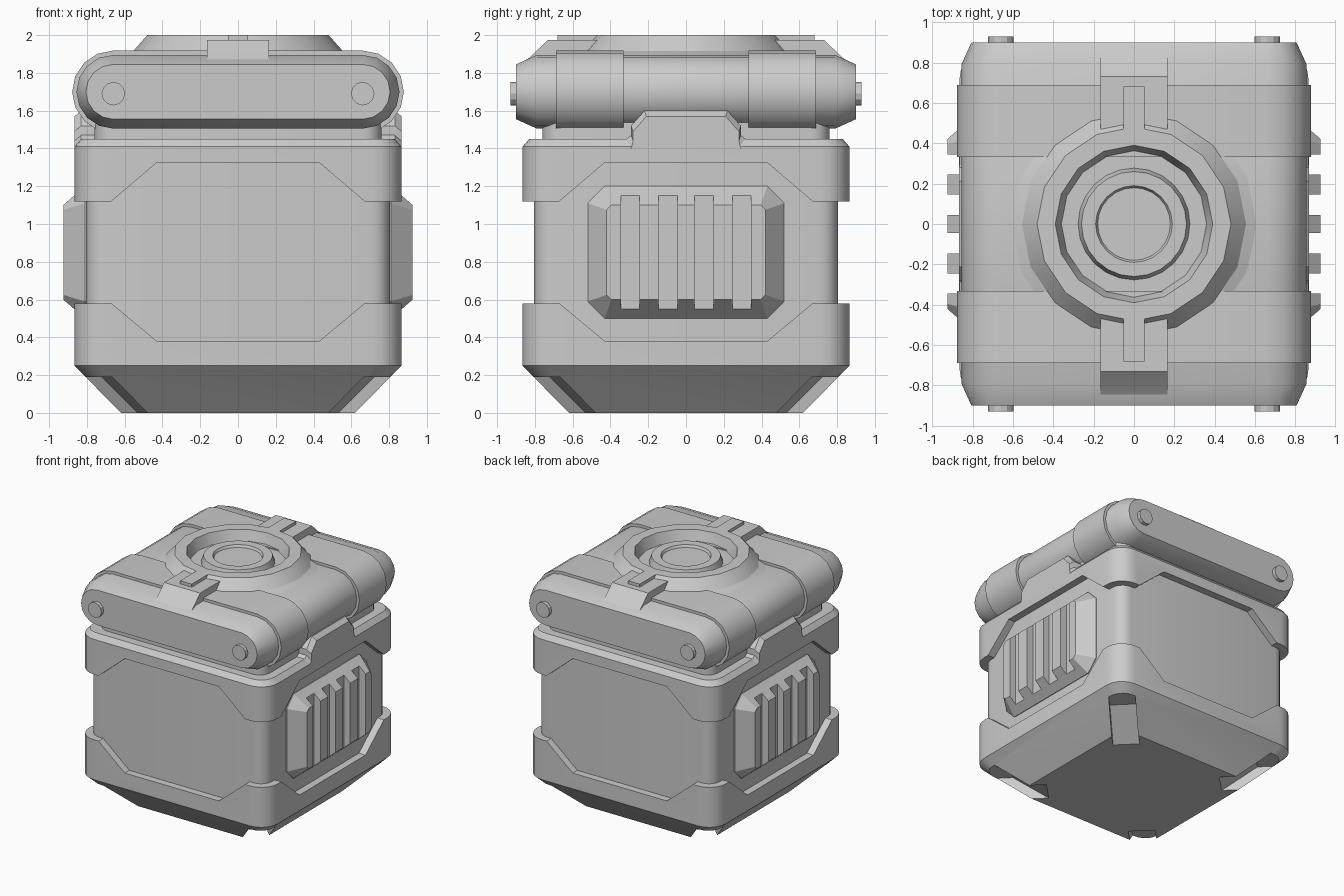
import bpy, bmesh
from math import sin, cos, pi, radians
from mathutils import Vector, Matrix

cube = bpy.data.objects.get("Cube")
if cube:
    bpy.data.objects.remove(cube, do_unlink=True)

grey = bpy.data.materials.new("plain grey")
grey.use_nodes = True
COLOUR = (0.6, 0.6, 0.6, 1)
grey.diffuse_color = COLOUR
grey.node_tree.nodes["Principled BSDF"].inputs["Base Color"].default_value = COLOUR


def finish(ob, angle=25):
    bpy.ops.object.select_all(action="DESELECT")
    ob.select_set(True)
    bpy.context.view_layer.objects.active = ob
    bpy.ops.object.shade_smooth_by_angle(angle=radians(angle))


def loft(name, rings, matrix=None):
    """Skin a stack of equal closed rings and cap both ends."""
    bm = bmesh.new()
    loops = [[bm.verts.new(p) for p in ring] for ring in rings]
    n = len(loops[0])
    for a, b in zip(loops, loops[1:]):
        for i in range(n):
            j = (i + 1) % n
            bm.faces.new((a[i], a[j], b[j], b[i]))
    bm.faces.new(loops[0][::-1])
    bm.faces.new(loops[-1])
    if matrix:
        bm.transform(matrix)
    bmesh.ops.recalc_face_normals(bm, faces=bm.faces)
    mesh = bpy.data.meshes.new(name)
    bm.to_mesh(mesh)
    bm.free()
    mesh.materials.append(grey)
    ob = bpy.data.objects.new(name, mesh)
    bpy.context.collection.objects.link(ob)
    finish(ob)
    return ob


def cut(ob, cutters):
    for c in cutters:
        c.hide_render = True
        mod = ob.modifiers.new("cut", "BOOLEAN")
        mod.operation, mod.object, mod.solver = "DIFFERENCE", c, "EXACT"
        bpy.context.view_layer.objects.active = ob
        bpy.ops.object.modifier_apply(modifier=mod.name)
    finish(ob)


def discard(cutters):
    for c in cutters:
        bpy.data.objects.remove(c, do_unlink=True)


def rounded(half, r, z, steps=5):
    """Square outline with rounded corners at height z."""
    pts = []
    for k, (sx, sy) in enumerate([(1, 1), (-1, 1), (-1, -1), (1, -1)]):
        for i in range(steps + 1):
            a = (k + i / steps) * pi / 2
            pts.append((sx * (half - r) + r * cos(a), sy * (half - r) + r * sin(a), z))
    return pts


def stadium(r, y, steps=8):
    """Two half circles joined by straight runs, standing at depth y."""
    pts = []
    for side in (1, -1):
        for i in range(steps + 1):
            a = -pi / 2 + pi * i / steps
            pts.append((side * (0.66 + r * cos(a)), y, 1.70 + side * r * sin(a)))
    return pts


def along_x(pts, x0, x1):
    return [[(x, y, z) for y, z in pts] for x in (x0, x1)]


def circle(r, z, n):
    return [(r * cos(2 * pi * i / n), r * sin(2 * pi * i / n), z) for i in range(n)]


def turned(name, profile, n, matrix=None):
    return loft(name, [circle(r, z, n) for r, z in profile], matrix)


def box(name, x0, x1, y0, y1, z0, z1):
    return loft(name, along_x([(y0, z0), (y1, z0), (y1, z1), (y0, z1)], x0, x1))


HALF_TURN = Matrix.Rotation(pi, 4, "Z")
QUARTER = Matrix.Rotation(pi / 2, 4, "Z")

# Inner body
loft("body_core", [rounded(0.805, 0.10, 0.24), rounded(0.805, 0.10, 1.44)])

# Upper and lower bands, opened around the panel on each side
panel = [(-0.67, 0.58), (-0.43, 0.38), (0.43, 0.38), (0.67, 0.58),
         (0.67, 1.12), (0.43, 1.325), (-0.43, 1.325), (-0.67, 1.12)]
panel_cutters = [loft("panel_cutter", along_x(panel, -2, 2), m) for m in (None, QUARTER)]
lower = loft("lower_band", [rounded(0.865, 0.15, z) for z in (0.25, 0.58)])
upper = loft("upper_band", [rounded(0.865, 0.15, 1.12), rounded(0.865, 0.15, 1.41),
                            rounded(0.83, 0.12, 1.45)])
for band in (lower, upper):
    cut(band, panel_cutters)
discard(panel_cutters)

# Sloping underside with a channel at each corner
base = loft("base", [rounded(0.62, 0.03, 0), rounded(0.865, 0.15, 0.25)])
channel = [(0.51, -0.1), (0.65, 0), (0.92, 0.19), (1.5, 0.19), (1.5, -0.1)]
channel_cutters = [
    loft("channel_cutter", [[(u, v, z) for u, z in channel] for v in (-0.1, 0.1)],
         Matrix.Rotation(pi / 4 + k * pi / 2, 4, "Z")) for k in range(4)]
cut(base, channel_cutters)
discard(channel_cutters)

# Neck between body and lid
loft("neck", [rounded(0.76, 0.10, 1.44), rounded(0.76, 0.10, 1.55)])

# Side tabs and grooved side vents
tab_outer = [(-0.33, 1.44), (-0.29, 1.47), (-0.29, 1.52), (-0.22, 1.60),
             (0.22, 1.60), (0.29, 1.52), (0.29, 1.47), (0.33, 1.44)]
tab_face = [(-0.29, 1.40), (-0.28, 1.44), (-0.28, 1.49), (-0.21, 1.57),
            (0.21, 1.57), (0.28, 1.49), (0.28, 1.44), (0.29, 1.40)]


def clipped(x, hy, hz, c):
    corners = [(hy - c, -hz), (hy, c - hz), (hy, hz - c), (hy - c, hz),
               (c - hy, hz), (-hy, hz - c), (-hy, c - hz), (c - hy, -hz)]
    return [(x, y, 0.85 + z) for y, z in corners]


for side, turn in (("left", None), ("right", HALF_TURN)):
    loft(side + "_tab", [along_x(tab_outer, 0.7, 0.83)[0], along_x(tab_outer, 0.7, 0.83)[1],
                         along_x(tab_face, 0.866, 1)[0]], turn)
    vent = loft(side + "_vent", [clipped(0.78, 0.52, 0.35, 0.09), clipped(0.81, 0.52, 0.35, 0.09),
                                 clipped(0.925, 0.42, 0.25, 0.025)])
    slots = [box("slot_cutter", 0.867, 1, y - 0.05, y + 0.05, 0.3, 1.4)
             for y in (-0.295, -0.095, 0.095, 0.295)]
    cut(vent, slots)
    discard(slots)
    if turn:
        vent.data.transform(turn)

# Lid: long roll with tapered ends and two raised straps
loft("lid", [stadium(r, y) for r, y in ((0.145, -0.90), (0.195, -0.79),
                                        (0.195, 0.79), (0.145, 0.90))])
for name, y in (("front_strap", -0.51), ("back_strap", 0.51)):
    loft(name, [stadium(0.218, y - 0.178), stadium(0.218, y + 0.178)])

# Pivot pins on the lid ends
for name, x, s in (("front_left_pin", 0.66, -1), ("front_right_pin", -0.66, -1),
                   ("back_left_pin", 0.66, 1), ("back_right_pin", -0.66, 1)):
    turned(name, [(0.062, 0.88), (0.062, 0.93)], 12,
           Matrix.Translation((x, 0, 1.69)) @ Matrix.Rotation(-s * pi / 2, 4, "X"))

# Round hatch on the lid
turned("hatch_ring", [(0.62, 1.86), (0.62, 1.89), (0.555, 1.915), (0.48, 2.0),
                      (0.39, 2.0), (0.36, 1.91)], 16)
turned("hatch_hub", [(0.28, 1.90), (0.26, 1.965), (0.19, 1.965), (0.18, 1.945)], 24)

# Latches holding the hatch, front and back
latch = [(-0.46, 1.85), (-0.47, 1.975), (-0.73, 1.975), (-0.83, 1.88), (-0.89, 1.84), (-0.80, 1.80)]
bar = [(-0.46, 1.95), (-0.46, 2.0), (-0.68, 2.0), (-0.68, 1.95)]
for side, turn in (("front", None), ("back", HALF_TURN)):
    loft(side + "_latch", along_x(latch, -0.165, 0.165), turn)
    loft(side + "_latch_bar", along_x(bar, -0.053, 0.053), turn)
